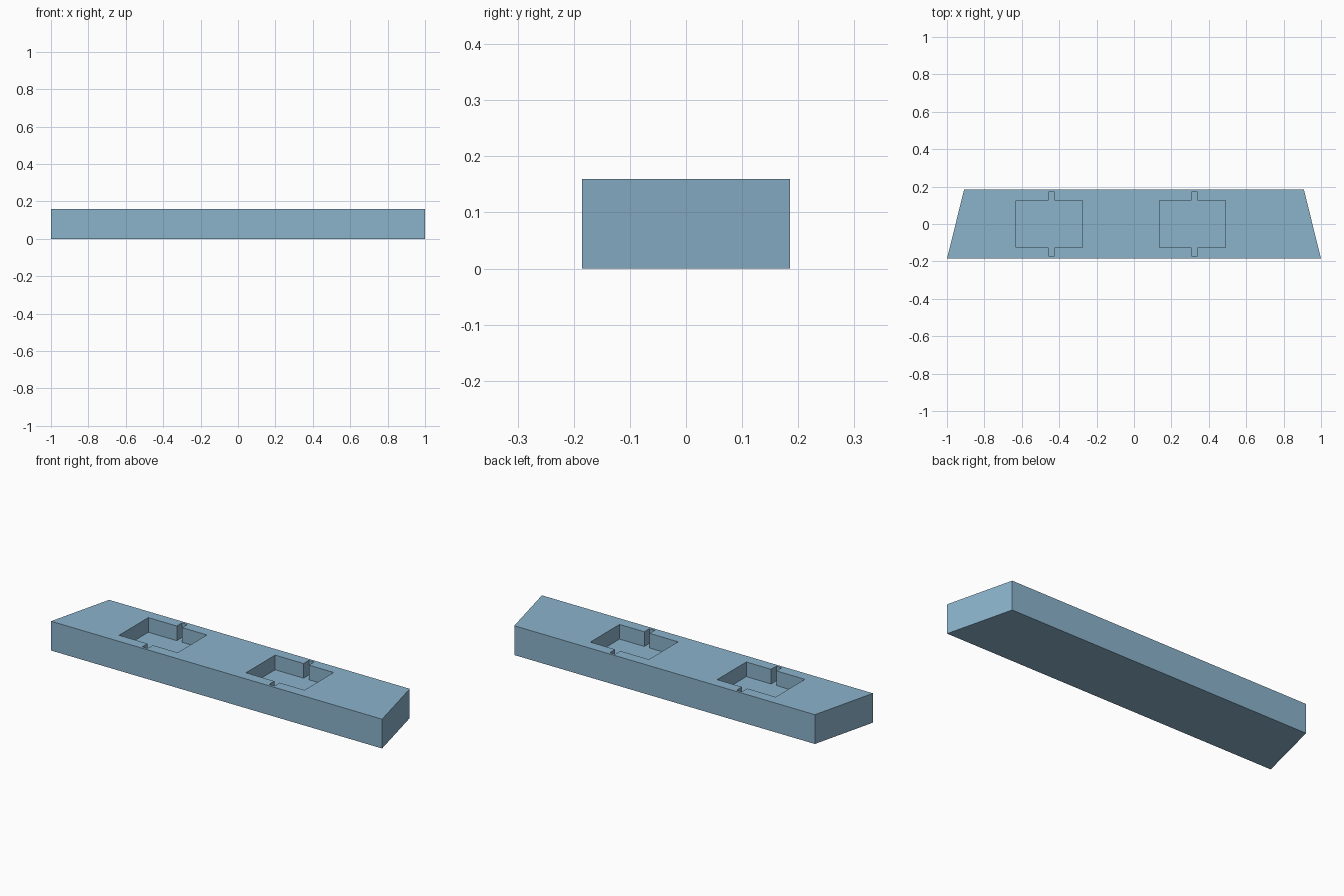
import bpy, bmesh

if "Cube" in bpy.data.objects:
    bpy.data.objects.remove(bpy.data.objects["Cube"])

HEIGHT = 0.16
POCKET_FLOOR = 0.08

blue = bpy.data.materials.new("dusty blue")
blue.diffuse_color = (0.26, 0.45, 0.60, 1)
blue.use_nodes = True
blue.node_tree.nodes["Principled BSDF"].inputs["Base Color"].default_value = blue.diffuse_color


def prism(name, outline, z0, z1):
    """Extrude a flat outline from z0 up to z1."""
    bm = bmesh.new()
    base = bm.faces.new([bm.verts.new((x, y, z0)) for x, y in outline])
    top = bmesh.ops.extrude_face_region(bm, geom=[base])["geom"]
    verts = [v for v in top if isinstance(v, bmesh.types.BMVert)]
    bmesh.ops.translate(bm, verts=verts, vec=(0, 0, z1 - z0))
    bmesh.ops.recalc_face_normals(bm, faces=bm.faces)
    mesh = bpy.data.meshes.new(name)
    bm.to_mesh(mesh)
    bm.free()
    mesh.materials.append(blue)
    obj = bpy.data.objects.new(name, mesh)
    bpy.context.collection.objects.link(obj)
    return obj


# Trapezoid bar, narrower at the back
bar = prism("bar", [(-1, -0.185), (1, -0.185), (0.908, 0.185), (-0.908, 0.185)],
            0, HEIGHT)

# Two rectangular pockets, each with a narrow notch front and back
for i, x in enumerate((-0.442, 0.324)):
    left, right, n = x - 0.188, x + 0.166, 0.016
    inner, outer = 0.126, 0.171
    front = [(left, -inner), (x - n, -inner), (x - n, -outer),
             (x + n, -outer), (x + n, -inner), (right, -inner)]
    back = [(px, -py) for px, py in reversed(front)]
    cutter = prism(f"pocket_cutter_{i + 1}", front + back, POCKET_FLOOR, HEIGHT + 0.1)
    cutter.hide_render = True
    cutter.hide_set(True)
    cut = bar.modifiers.new(f"pocket_{i + 1}", "BOOLEAN")
    cut.operation = "DIFFERENCE"
    cut.solver = "EXACT"
    cut.object = cutter
